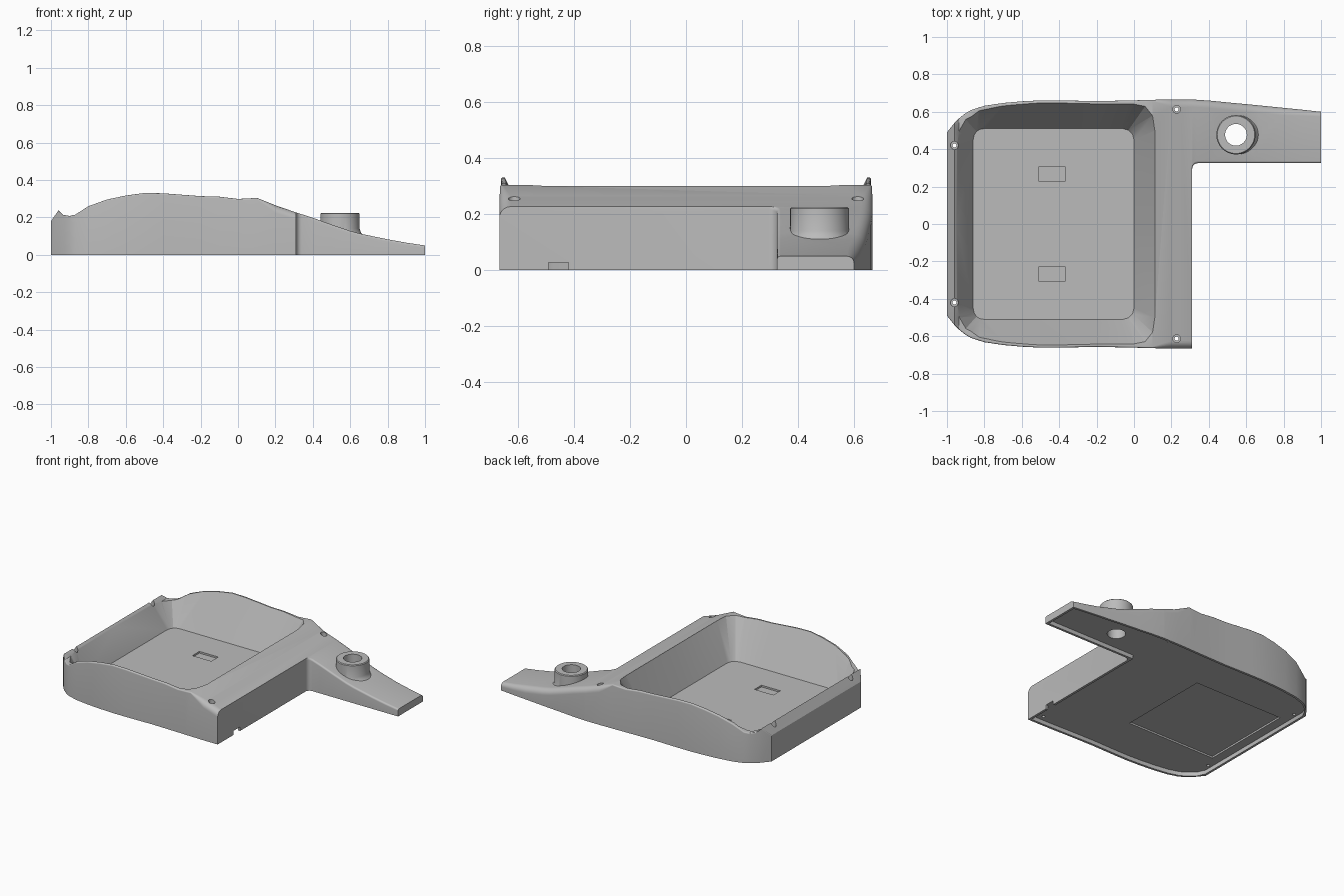
import bpy
import bmesh
import math

default_cube = bpy.data.objects.get("Cube")
if default_cube:
    bpy.data.objects.remove(default_cube, do_unlink=True)

grey = bpy.data.materials.new("plain grey")
grey.use_nodes = True
grey_colour = (0.5, 0.5, 0.5, 1)
grey.diffuse_color = grey_colour
grey.node_tree.nodes["Principled BSDF"].inputs["Base Color"].default_value = grey_colour

# Stations along the body: x, top height, half width
STATIONS = [
    (-1, .18, .49), (-.96, .238, .54), (-.935, .214, .565), (-.9, .208, .593),
    (-.87, .215, .61), (-.8, .26, .632), (-.7, .296, .647), (-.6, .317, .656),
    (-.5, .331, .661), (-.4, .329, .661), (-.2, .314, .657), (-.1, .311, .659),
    (0, .299, .661), (.06, .302, .663), (.1, .305, .664), (.2, .265, .666),
    (.31, .227, .666), (.4, .198, .66), (.5, .162, .65), (.6, .128, .641),
    (.66, .112, .635), (.8, .083, .621), (.9, .065, .611), (1, .05, .6),
]
STEP_X = .31    # where the wide body ends and the arm begins
ARM_Y = .325    # front edge of the arm


def interpolate(x, column):
    for a, b in zip(STATIONS, STATIONS[1:]):
        if x <= b[0]:
            t = (x - a[0]) / (b[0] - a[0])
            return a[column] + t * (b[column] - a[column])
    return STATIONS[-1][column]


def make_object(name, bm):
    bmesh.ops.recalc_face_normals(bm, faces=bm.faces)
    mesh = bpy.data.meshes.new(name)
    bm.to_mesh(mesh)
    bm.free()
    mesh.materials.append(grey)
    obj = bpy.data.objects.new(name, mesh)
    bpy.context.collection.objects.link(obj)
    return obj


def skin(name, rings):
    """Bridge closed rings of points and cap both ends."""
    bm = bmesh.new()
    loops = [[bm.verts.new(p) for p in ring] for ring in rings]
    for a, b in zip(loops, loops[1:]):
        for i in range(len(a)):
            j = (i + 1) % len(a)
            bm.faces.new((a[i], a[j], b[j], b[i]))
    bm.faces.new(loops[0])
    bm.faces.new(loops[-1])
    return make_object(name, bm)


def box(name, low, high):
    corners = [(low[0], low[1]), (high[0], low[1]), (high[0], high[1]), (low[0], high[1])]
    return skin(name, [[(x, y, z) for x, y in corners] for z in (low[2], high[2])])


def lathe(name, x, y, profile, sides=48):
    turns = [math.tau * i / sides for i in range(sides)]
    return skin(name, [[(x + r * math.cos(a), y + r * math.sin(a), z) for a in turns]
                       for r, z in profile])


def combine(target, tool, operation="DIFFERENCE"):
    mod = target.modifiers.new("combine", "BOOLEAN")
    mod.object, mod.operation, mod.solver = tool, operation, "EXACT"
    bpy.context.view_layer.objects.active = target
    bpy.ops.object.modifier_apply(modifier=mod.name)
    bpy.data.objects.remove(tool, do_unlink=True)


def section(x, front, back, height, radius, steps=6):
    """Upright cross-section with two rounded top corners."""
    angles = [math.pi / 2 * i / steps for i in range(steps + 1)]
    arc = [(radius * (1 - math.cos(a)), height - radius * (1 - math.sin(a))) for a in angles]
    return ([(x, front, 0)] + [(x, front + d, z) for d, z in arc]
            + [(x, back - d, z) for d, z in reversed(arc)] + [(x, back, 0)])


def edge_radius(x):
    if x <= .1:
        return .008
    return min(.04, .008 + (x - .1) * .35, interpolate(x, 1) * .5)


# Main body with its arm
rings = []
for x, height, half in STATIONS:
    if x <= STEP_X:
        rings.append(section(x, -half, half, height, edge_radius(x)))
    if x == STEP_X:
        # Rounded inner corner between wall and arm
        for i in range(6):
            a = math.pi / 2 * i / 5
            cx = x + .001 + .03 * (1 - math.cos(a))
            cy = ARM_Y - .03 * (1 - math.sin(a))
            rings.append(section(cx, cy, interpolate(cx, 2), interpolate(cx, 1), .012))
            # Keep the back edge rounding continuous with the body
            back = section(cx, cy, interpolate(cx, 2), interpolate(cx, 1), edge_radius(cx))
            rings[-1][8:] = back[8:]
    if x > STEP_X:
        ring = section(x, ARM_Y, half, height, .012)
        ring[8:] = section(x, ARM_Y, half, height, edge_radius(x))[8:]
        rings.append(ring)
body = skin("tray_body", rings)

# Round boss on the arm
BOSS = (.545, .477)
combine(body, lathe("boss", *BOSS, [(.13, .035), (.125, .105), (.112, .12), (.105, .14), (.105, .22), (.1, .225)]), "UNION")

# Sloped basin: matching half outlines of rim and floor, mirrored in y
RIM = [(-.948, 0), (-.948, .42), (-.935, .5), (-.9, .56), (-.83, .605), (-.7, .632),
       (-.5, .648), (-.2, .643), (0, .642), (.06, .63), (.1, .58), (.112, .5), (.112, 0)]
FLOOR = [(-.86, 0), (-.86, .45), (-.855, .475), (-.842, .494), (-.825, .506), (-.8, .51),
         (-.5, .51), (-.2, .51), (-.06, .51), (-.03, .502), (-.008, .48), (0, .45), (0, 0)]
FLOOR_Z = .055


def mirrored(half):
    return half + [(x, -y) for x, y in reversed(half[1:-1])]


rim, floor = mirrored(RIM), mirrored(FLOOR)
combine(body, skin("basin", [
    [(x, y, FLOOR_Z) for x, y in floor],
    [(x, y, interpolate(x, 1) + .002) for x, y in rim],
    [(x, y, .5) for x, y in rim]]))

# Shallow recess under the whole base, leaving a thin rim
INSET = .016
outline = [(max(-1 + INSET, min(1 - INSET, x)), half - INSET) for x, _, half in STATIONS]
front = [(x, -y) for x, y in outline if x < STEP_X - INSET]
wall = STEP_X - INSET
front += [(wall, -.65), (wall, ARM_Y + INSET), (1 - INSET, ARM_Y + INSET)]
loop = front + list(reversed(outline))
combine(body, skin("base_recess", [[(x, y, z) for x, y in loop] for z in (-.1, .028)]))
combine(body, box("hatch_recess", (-.92, -.33, 0), (-.24, .33, .04)))

# Hole through the boss
combine(body, lathe("boss_hole", *BOSS, [(.058, -.1), (.058, .5)]))

# Mirrored floor slots and screw holes
for side in (-1, 1):
    y = side * .267
    combine(body, box("slot", (-.51, y - .038, .043), (-.365, y + .038, .1)))
    for x, y, seat in ((-.96, .42, .19), (.228, .613, .215)):
        combine(body, lathe("screw_hole", x, side * y,
                            [(.011, -.1), (.011, seat), (.021, seat), (.021, .5)], 20))

# Cable notch in the side wall
combine(body, box("notch", (.24, -.49, -.1), (.35, -.42, .028)))

bpy.ops.object.select_all(action="DESELECT")
body.select_set(True)
bpy.context.view_layer.objects.active = body
bpy.ops.object.shade_smooth_by_angle(angle=math.radians(28))
